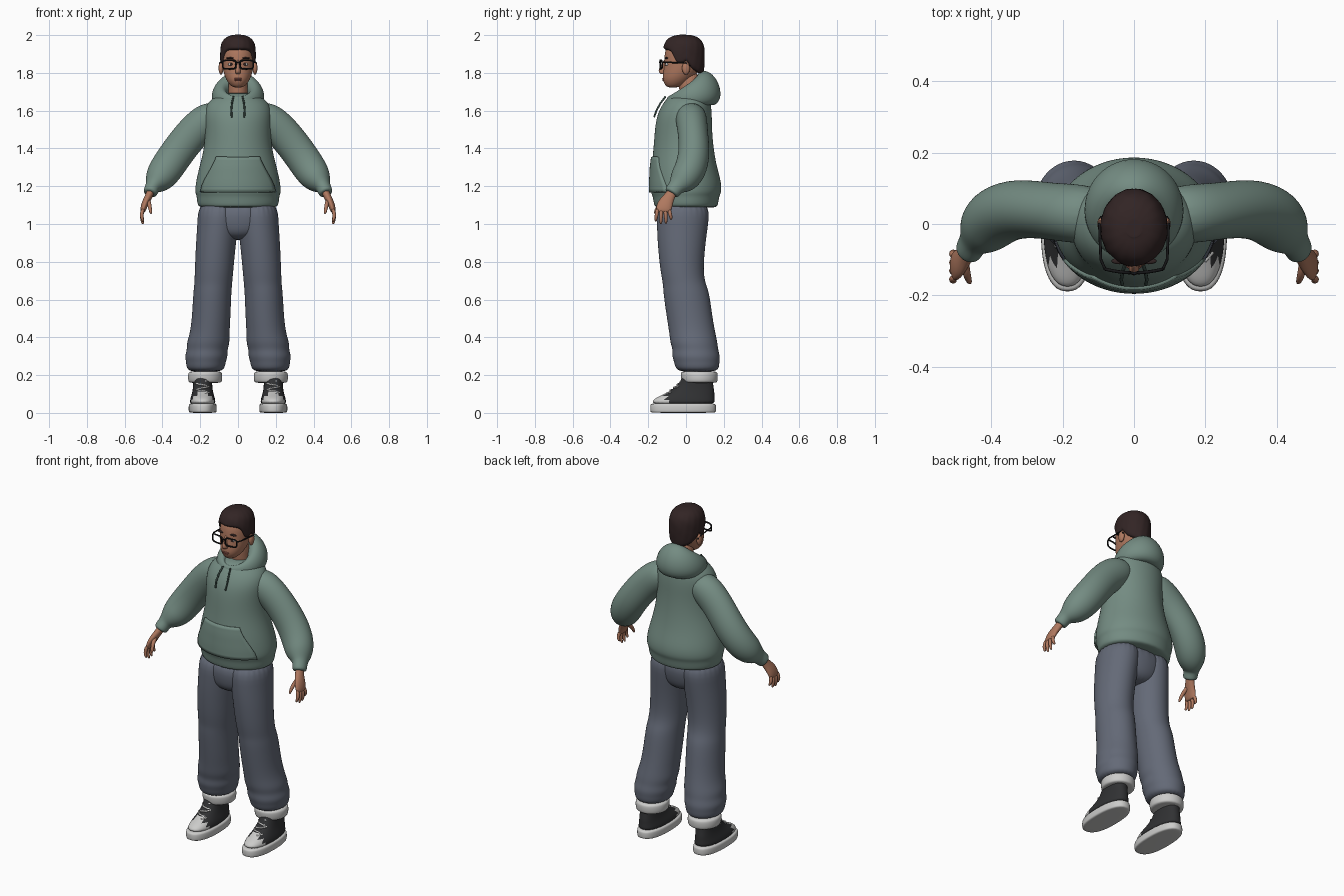
import bpy, bmesh, math
from mathutils import Vector, Matrix

MATS = {}
for mname, col in {
    "hoodie green": (0.175, 0.262, 0.225), "cord green": (0.05, 0.085, 0.072),
    "trouser grey": (0.127, 0.143, 0.185), "skin": (0.43, 0.19, 0.115),
    "hair brown": (0.032, 0.018, 0.018), "canvas black": (0.03, 0.031, 0.033),
    "rubber white": (0.60, 0.60, 0.59), "frame black": (0.008, 0.008, 0.009),
    "lip": (0.30, 0.10, 0.075)}.items():
    m = bpy.data.materials.new(mname)
    m.diffuse_color = (*col, 1)
    MATS[mname] = m


def finish(name, bm, mats, sub):
    bmesh.ops.recalc_face_normals(bm, faces=bm.faces)
    me = bpy.data.meshes.new(name)
    bm.to_mesh(me)
    bm.free()
    ob = bpy.data.objects.new(name, me)
    bpy.context.collection.objects.link(ob)
    for m in mats:
        me.materials.append(MATS[m])
    me.shade_smooth()
    if sub:
        s = ob.modifiers.new("smooth", "SUBSURF")
        s.levels = s.render_levels = sub
    return ob


def skin(name, rows, mat, cyc=True, loop=False, caps=True, sub=1, rule=None):
    """Join rows of points with quads; rule picks a second material per face."""
    bm = bmesh.new()
    vs = [[bm.verts.new(p) for p in r] for r in rows]
    n, k = len(rows), len(rows[0])
    for i in range(n if loop else n - 1):
        for j in range(k if cyc else k - 1):
            a, b = vs[i], vs[(i + 1) % n]
            f = bm.faces.new((a[j], a[(j + 1) % k], b[(j + 1) % k], b[j]))
            if rule and rule(f.calc_center_median()):
                f.material_index = 1
    if caps and not loop and cyc:
        bm.faces.new(vs[0])
        bm.faces.new(vs[-1])
    return finish(name, bm, mat if isinstance(mat, tuple) else (mat,), sub)


def loft(name, rings, mat, n=20, tilt=False, p=2, sub=2, s=1, rule=None):
    """Rings are (x, y, z, half width, half depth); tilt turns them along the path."""
    rows = []
    pts = [Vector(r[:3]) for r in rings]
    for i, (c, r) in enumerate(zip(pts, rings)):
        v, u = Vector((1, 0, 0)), Vector((0, 1, 0))
        if tilt:
            t = (pts[min(i + 1, len(pts) - 1)] - pts[max(i - 1, 0)]).normalized()
            u = (u - t * t.y).normalized()
            v = u.cross(t)
        row = []
        for j in range(n):
            a = 2 * math.pi * j / n
            ca, sa = math.cos(a), math.sin(a)
            q = (c + v * math.copysign(abs(ca) ** (2 / p), ca) * r[3] * 1.015
                 + u * math.copysign(abs(sa) ** (2 / p), sa) * r[4] * 1.015)
            row.append(Vector((q.x * s, q.y, q.z)))
        rows.append(row)
    return skin(name, rows, mat, sub=sub, rule=rule)


def ball(name, c, r, mat):
    bm = bmesh.new()
    bmesh.ops.create_uvsphere(bm, u_segments=16, v_segments=10, radius=1,
                              matrix=Matrix.Translation(c) @ Matrix.Diagonal((*r, 1)))
    return finish(name, bm, (mat,), 0)


def wire(name, pts, r, mat, cyclic=False):
    cu = bpy.data.curves.new(name, "CURVE")
    cu.dimensions, cu.bevel_depth, cu.bevel_resolution = "3D", r, 2
    cu.use_fill_caps = True
    sp = cu.splines.new("POLY")
    sp.points.add(len(pts) - 1)
    for q, p in zip(sp.points, pts):
        q.co = (*p, 1)
    sp.use_cyclic_u = cyclic
    cu.materials.append(MATS[mat])
    ob = bpy.data.objects.new(name, cu)
    bpy.context.collection.objects.link(ob)
    return ob


def lerp(table, x):
    for (x0, y0), (x1, y1) in zip(table, table[1:]):
        if x <= x1:
            return y0 + (y1 - y0) * max(0, (x - x0) / (x1 - x0))
    return table[-1][1]


# Hoodie body with a gathered hem
body = [(0, 0, 1.085, .19, .155), (0, 0, 1.095, .214, .168), (0, 0, 1.15, .216, .174),
        (0, 0, 1.165, .226, .186), (0, 0, 1.22, .222, .186), (0, -.01, 1.30, .203, .172),
        (0, -.013, 1.40, .177, .157), (0, -.014, 1.50, .172, .15), (0, -.008, 1.58, .178, .144),
        (0, .005, 1.64, .165, .125), (0, .018, 1.68, .115, .105), (0, .02, 1.695, .06, .07)]
loft("hoodie_body", body, "hoodie green", n=28)

# Front pocket laid over the body
wid = [(1.168, .195), (1.21, .185), (1.25, .165), (1.30, .137), (1.33, .122), (1.355, .113)]
rows = []
for i in range(11):
    z = 1.168 + .187 * i / 10
    cy, rx, ry = (lerp([(r[2], r[k]) for r in body], z) for k in (1, 3, 4))
    xs = [lerp(wid, z) * (j / 10 - 1) for j in range(21)]
    rows.append([Vector((x, cy - ry * math.sqrt(1 - (x / rx) ** 2) - .002, z)) for x in xs])
pocket = skin("front_pocket", rows, "hoodie green", cyc=False, sub=0)
so = pocket.modifiers.new("thick", "SOLIDIFY")
so.thickness, so.offset = .016, 0

# Hood: a fat ring, bulkier at the back
rows = []
for i in range(32):
    a = 2 * math.pi * i / 32
    b = (1 + math.sin(a)) / 2
    w, h = .018 + .047 * b, .03 + .064 * b
    row = []
    for j in range(14):
        f = 2 * math.pi * j / 14
        d = w * math.cos(f) - .022 * b * math.sin(f)
        row.append(Vector(((.096 + d) * math.cos(a), .015 + (.102 + d) * math.sin(a),
                           1.648 + .072 * b + h * math.sin(f))))
    rows.append(row)
skin("hood", rows, "hoodie green", loop=True)
loft("shirt_collar", [(0, 0, 1.60, .07, .072), (0, 0, 1.66, .068, .07), (0, .005, 1.685, .06, .062)],
     "trouser grey")

# Neck, head, nose, mouth
loft("neck", [(0, .03, 1.60, .055, .055), (0, .022, 1.70, .05, .055), (0, .01, 1.82, .052, .06)], "skin")
loft("head", [(0, -.07, 1.722, .022, .026), (0, -.06, 1.735, .042, .05), (0, -.05, 1.76, .06, .073),
              (0, -.035, 1.79, .073, .087), (0, -.018, 1.83, .081, .098), (0, -.01, 1.88, .086, .104),
              (0, -.008, 1.92, .085, .102), (0, -.005, 1.955, .07, .085), (0, 0, 1.975, .03, .04)],
     "skin", n=24)
loft("nose", [(0, -.112, 1.87, .008, .008), (0, -.122, 1.835, .009, .014),
              (0, -.129, 1.808, .015, .021), (0, -.12, 1.792, .015, .014)], "skin", n=12)
ball("upper_lip", (0, -.119, 1.769), (.022, .008, .005), "lip")
ball("lower_lip", (0, -.117, 1.761), (.018, .008, .005), "lip")

# Hair cap with a hairline that rises at the front and dips at sideburns and nape
line = [(-1, 1.925), (-.75, 1.92), (-.55, 1.90), (-.4, 1.85), (-.05, 1.84), (.12, 1.87),
        (.4, 1.82), (1, 1.782)]
rows = []
for t in (0, .03, .12, .22, .32, .42, .52, .62, .72, .8, .88, .94, 1):
    row = []
    for j in range(48):
        a = 2 * math.pi * j / 48
        zb = lerp(line, math.sin(a))
        z = zb + (2.002 - zb) * (1 - (1 - t) ** 2)
        k = max(.03, 1 - max(0, (z - 1.88) / .122) ** 3.6) ** .4
        k *= (.87 if t == 0 else 1) * (1 - .9 * max(0, 1.86 - z))
        k *= 1 + .022 * math.sin(11 * a + 30 * z) * math.sin(5 * a - 60 * z)
        row.append(Vector((.095 * k * math.cos(a), -.011 + .111 * k * math.sin(a), z)))
    rows.append(row)
skin("hair", rows, "hair brown")

# Glasses bridge
wire("glasses_bridge", [(-.012, -.136, 1.852), (0, -.139, 1.856), (.012, -.136, 1.852)], .004, "frame black")

for s, side in ((1, "left"), (-1, "right")):
    # Ears, eyes, brows
    ball(f"{side}_ear", (s * .09, .0, 1.825), (.013, .021, .034), "skin")
    ball(f"{side}_eye", (s * .036, -.101, 1.845), (.016, .009, .008), "rubber white")
    ball(f"{side}_iris", (s * .036, -.108, 1.845), (.007, .004, .007), "hair brown")
    ball(f"{side}_brow", (s * .04, -.104, 1.878), (.024, .009, .005), "hair brown")

    # Glasses rim and temple
    rim = []
    for j in range(24):
        a = 2 * math.pi * j / 24
        x = .046 + .035 * math.copysign(abs(math.cos(a)) ** .5, math.cos(a))
        rim.append((s * x, -.137 + 1.6 * x * x, 1.844 + .023 * math.copysign(abs(math.sin(a)) ** .5, math.sin(a))))
    wire(f"{side}_glasses_rim", rim, .0045, "frame black", True)
    wire(f"{side}_glasses_temple", [(s * .081, -.127, 1.856), (s * .093, -.10, 1.856),
                                    (s * .097, 0, 1.852), (s * .092, .02, 1.835)], .004, "frame black")

    # Drawstring
    wire(f"{side}_drawstring", [(s * .024, -.108, 1.675), (s * .032, -.135, 1.64),
                                (s * .036, -.157, 1.60), (s * .033, -.169, 1.565)], .005, "cord green")

    # Sleeve and gathered cuff
    loft(f"{side}_sleeve", [
        (.08, .02, 1.59, .06, .07), (.15, .028, 1.56, .095, .085), (.235, .036, 1.492, .091, .078),
        (.325, .046, 1.375, .09, .083), (.385, .025, 1.285, .09, .086), (.42, -.012, 1.235, .078, .078),
        (.443, -.04, 1.208, .05, .055), (.452, -.052, 1.196, .038, .042), (.464, -.075, 1.168, .039, .042),
        (.467, -.08, 1.16, .03, .033)], "hoodie green", tilt=True, s=s)

    # Hand
    loft(f"{side}_palm", [(.455, -.06, 1.19, .022, .026), (.473, -.088, 1.145, .02, .028),
                          (.492, -.11, 1.11, .019, .042), (.503, -.12, 1.075, .016, .042),
                          (.505, -.12, 1.06, .01, .036)], "skin", n=14, tilt=True, s=s)
    for i in range(4):
        y0, y1 = -.15 + .02 * i, -.16 + .027 * i
        zt = (1.012, .998, 1.0, 1.02)[i]
        loft(f"{side}_finger_{i + 1}", [
            (.5, y0, 1.085, .011, .011), (.512, (y0 + y1) / 2, 1.05, .011, .011),
            (.508, y1, zt + .018, .009, .009), (.501, y1, zt, .006, .006)], "skin", n=8, tilt=True, sub=1, s=s)
    loft(f"{side}_thumb", [(.475, -.1, 1.13, .013, .014), (.47, -.14, 1.105, .012, .013),
                           (.464, -.158, 1.075, .01, .01), (.46, -.166, 1.052, .006, .006)],
         "skin", n=8, tilt=True, sub=1, s=s)

    # Trouser leg, bunched above the turn-up
    loft(f"{side}_trouser_leg", [
        (.10, -.013, 1.13, .11, .142), (.106, -.018, 1.0, .108, .135), (.117, -.024, .9, .105, .126),
        (.127, -.023, .75, .101, .112), (.131, -.008, .68, .099, .112), (.136, .001, .64, .1, .121),
        (.142, .02, .5, .101, .12), (.15, .034, .42, .104, .121), (.158, .042, .37, .113, .124),
        (.163, .05, .335, .106, .119), (.168, .053, .30, .113, .126), (.17, .057, .27, .104, .119),
        (.171, .059, .245, .102, .116), (.172, .062, .215, .085, .1)], "trouser grey", n=24, s=s)
    loft(f"{side}_trouser_turnup", [
        (.174, .072, .158, .078, .085), (.174, .072, .164, .09, .095), (.174, .07, .212, .091, .099),
        (.173, .068, .222, .08, .09)], "rubber white", n=24, s=s)

    # High-top shoe: sole, canvas with rubber toe cap, laces
    loft(f"{side}_shoe_sole", [(.187, -.015, 0, .068, .166), (.187, -.015, .004, .074, .173),
                               (.187, -.015, .045, .074, .173), (.187, -.015, .052, .066, .165)],
         "rubber white", n=28, p=2.4, s=s)
    loft(f"{side}_shoe_upper", [
        (.187, -.015, .04, .069, .167), (.187, -.012, .07, .066, .163), (.187, .006, .09, .06, .143),
        (.187, .03, .112, .054, .119), (.187, .047, .14, .05, .097), (.187, .057, .17, .05, .084),
        (.187, .06, .2, .05, .08)], ("canvas black", "rubber white"), n=28, p=2.3, s=s,
        rule=lambda c: c.y < -.105)
    for i in range(5):
        y, z, k = -.098 + .019 * i, .1 + .016 * i, (-1) ** i * .007
        wire(f"{side}_shoe_lace_{i + 1}", [(s * .187 - .034, y + .02, z - k), (s * .187 - .015, y - .004, z - k / 2),
                                           (s * .187 + .015, y - .004, z + k / 2), (s * .187 + .034, y + .02, z + k)],
             .005, "rubber white")

# Trouser seat joining the legs
loft("trouser_seat", [(0, -.014, 1.13, .205, .142), (0, -.018, 1.0, .2, .132),
                      (0, -.02, .945, .15, .115), (0, -.015, .915, .06, .07)], "trouser grey", n=24)
